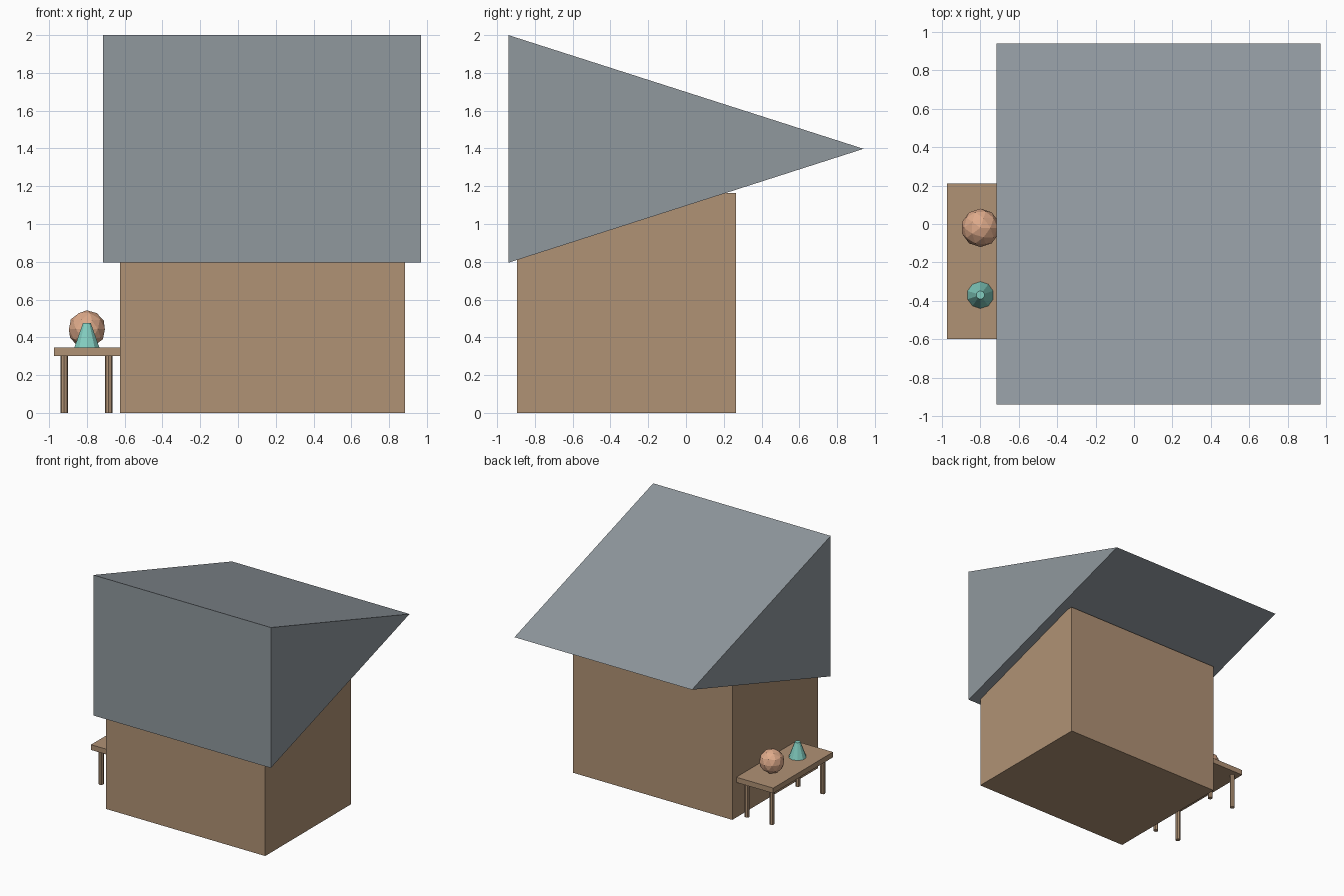
import bpy, bmesh, math
from mathutils import Matrix

if "Cube" in bpy.data.objects:
    bpy.data.objects.remove(bpy.data.objects["Cube"])

def material(name, rgb):
    m = bpy.data.materials.new(name)
    lin = [((c / 255 + 0.055) / 1.055) ** 2.4 for c in rgb]
    m.diffuse_color = (*lin, 1)
    m.use_nodes = True
    m.node_tree.nodes["Principled BSDF"].inputs["Base Color"].default_value = m.diffuse_color
    return m

wood = material("tan wood", (176, 146, 117))
slate = material("slate grey", (144, 152, 158))
clay = material("terracotta", (222, 170, 138))
teal = material("teal", (130, 205, 192))

def finish(name, bm, mat, loc=(0, 0, 0)):
    bmesh.ops.recalc_face_normals(bm, faces=bm.faces)
    me = bpy.data.meshes.new(name)
    bm.to_mesh(me)
    bm.free()
    me.materials.append(mat)
    ob = bpy.data.objects.new(name, me)
    ob.location = loc
    bpy.context.collection.objects.link(ob)

def box(name, lo, hi, mat):
    bm = bmesh.new()
    size = [b - a for a, b in zip(lo, hi)]
    bmesh.ops.create_cube(bm, size=1, matrix=Matrix.Diagonal((*size, 1)))
    finish(name, bm, mat, [(a + b) / 2 for a, b in zip(lo, hi)])

def cone(name, r1, r2, z0, z1, x, y, sides, mat):
    bm = bmesh.new()
    bmesh.ops.create_cone(bm, cap_ends=True, segments=sides, radius1=r1, radius2=r2, depth=z1 - z0)
    finish(name, bm, mat, (x, y, (z0 + z1) / 2))

# House body
box("house_walls", (-0.625, -0.895, 0), (0.885, 0.265, 1.165), wood)

# Wedge roof: triangular profile extruded along x
bm = bmesh.new()
face = bm.faces.new([bm.verts.new((-0.715, y, z)) for y, z in ((-0.94, 0.795), (-0.94, 2.0), (0.94, 1.398))])
ext = bmesh.ops.extrude_face_region(bm, geom=[face])
bmesh.ops.translate(bm, vec=(1.685, 0, 0), verts=[v for v in ext["geom"] if isinstance(v, bmesh.types.BMVert)])
finish("roof", bm, slate)

# Side table: top and four legs
box("table_top", (-0.975, -0.6, 0.3), (-0.625, 0.21, 0.345), wood)
for i, x in enumerate((-0.92, -0.685)):
    for j, y in enumerate((-0.54, 0.15)):
        cone(f"table_leg_{i}{j}", 0.02, 0.02, 0, 0.3, x, y, 8, wood)

# Things on the table
bm = bmesh.new()
bmesh.ops.create_icosphere(bm, subdivisions=2, radius=0.1)
finish("ball", bm, clay, (-0.8, -0.02, 0.443))
cone("cone_ornament", 0.07, 0.022, 0.345, 0.475, -0.8, -0.37, 10, teal)
